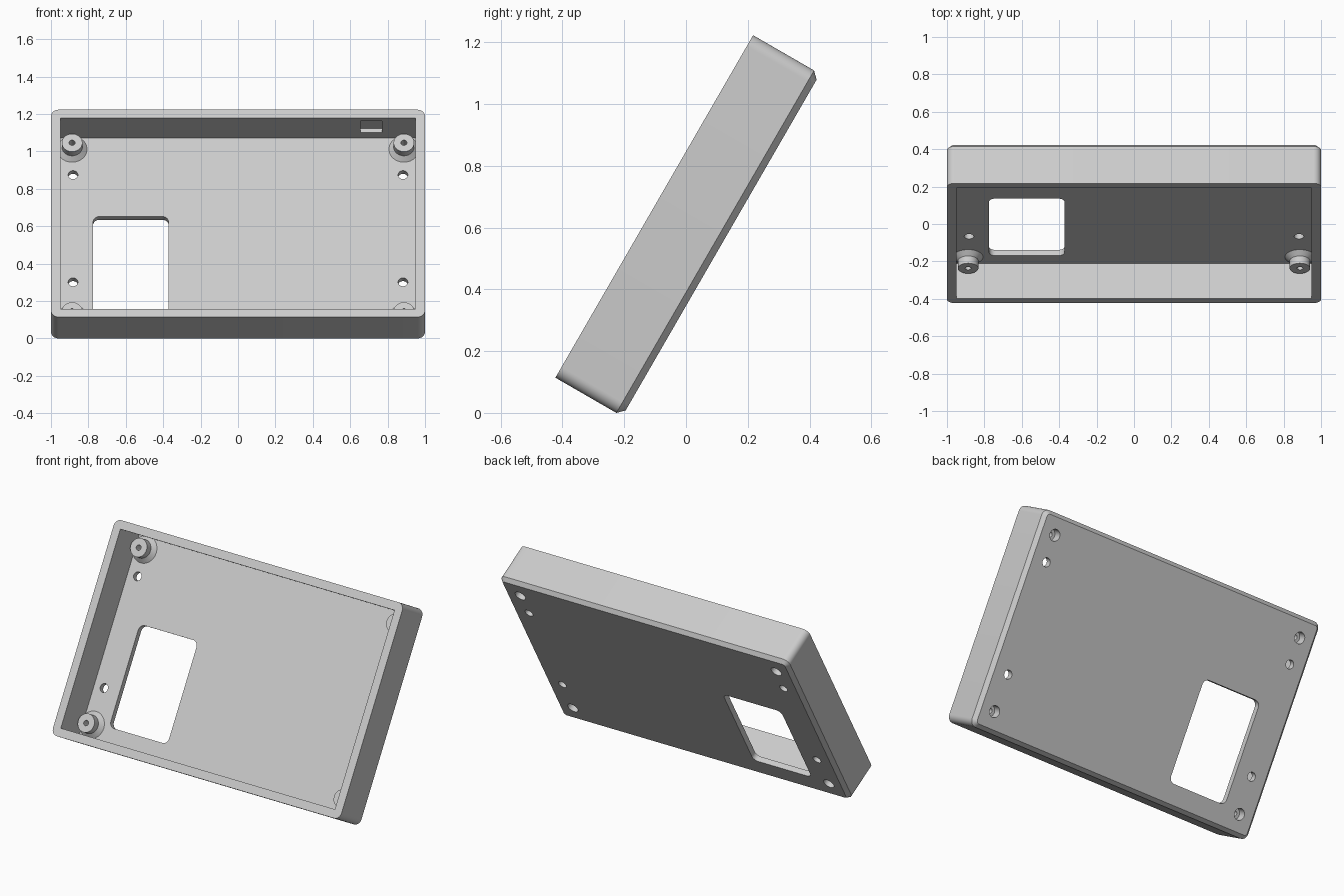
import bpy, bmesh, math
from mathutils import Matrix

if "Cube" in bpy.data.objects:
    bpy.data.objects.remove(bpy.data.objects["Cube"], do_unlink=True)

HALF_X, HALF_Y, DEPTH = 1.0, 0.64, 0.25
WALL, FLOOR, CHAMFER = 0.05, 0.035, 0.022
BOSS_X, BOSS_Y, BOSS_TOP = 0.887, 0.52, 0.105

grey = bpy.data.materials.new("light grey plastic")
grey.use_nodes = True
colour = (0.6, 0.6, 0.6, 1)
grey.diffuse_color = colour
grey.node_tree.nodes["Principled BSDF"].inputs["Base Color"].default_value = colour


def rounded_rect(hx, hy, r, steps=8):
    """Counter-clockwise outline, with square corners when r is zero."""
    if r <= 0:
        return [(hx, hy), (-hx, hy), (-hx, -hy), (hx, -hy)]
    points = []
    for q, (sx, sy) in enumerate([(1, 1), (-1, 1), (-1, -1), (1, -1)]):
        for i in range(steps + 1):
            a = (q + i / steps) * math.pi / 2
            points.append((sx * (hx - r) + r * math.cos(a), sy * (hy - r) + r * math.sin(a)))
    return points


def circle(r, sides=40):
    return [(r * math.cos(2 * math.pi * i / sides), r * math.sin(2 * math.pi * i / sides))
            for i in range(sides)]


def loft(name, sections, centre=(0, 0)):
    """Closed solid through a stack of (outline, height) sections."""
    bm = bmesh.new()
    cx, cy = centre
    rings = [[bm.verts.new((x + cx, y + cy, z)) for x, y in outline] for outline, z in sections]
    bm.faces.new(rings[0][::-1])
    bm.faces.new(rings[-1])
    for low, high in zip(rings, rings[1:]):
        for i in range(len(low)):
            j = (i + 1) % len(low)
            bm.faces.new((low[i], low[j], high[j], high[i]))
    mesh = bpy.data.meshes.new(name)
    bm.to_mesh(mesh)
    bm.free()
    mesh.materials.append(grey)
    obj = bpy.data.objects.new(name, mesh)
    bpy.context.collection.objects.link(obj)
    return obj


def combine(target, tool, operation):
    """Apply a boolean and discard the tool."""
    mod = target.modifiers.new(operation.lower(), "BOOLEAN")
    mod.operation, mod.object, mod.solver = operation, tool, "EXACT"
    tool.hide_render = True
    bpy.context.view_layer.objects.active = target
    bpy.ops.object.modifier_apply(modifier=mod.name)
    bpy.data.objects.remove(tool, do_unlink=True)


def prism(name, outline, z0, z1, centre=(0, 0)):
    return loft(name, [(outline, z0), (outline, z1)], centre)


# Outer body with rounded corners and a chamfered back edge
outer = rounded_rect(HALF_X, HALF_Y, 0.04)
back = rounded_rect(HALF_X - CHAMFER, HALF_Y - CHAMFER, 0.04 - CHAMFER)
case = loft("case_shell", [(back, 0), (outer, CHAMFER), (outer, DEPTH)])

# Open cavity
cavity = rounded_rect(HALF_X - WALL, HALF_Y - WALL, 0)
combine(case, prism("cavity_cutter", cavity, FLOOR, DEPTH + 0.1), "DIFFERENCE")

# Screw bosses with flared feet, drilled and counterbored from the back
for sx in (-1, 1):
    for sy in (-1, 1):
        spot = (sx * BOSS_X, sy * BOSS_Y)
        boss = loft("screw_boss", [(circle(0.08), FLOOR - 0.01), (circle(0.08), FLOOR),
                                   (circle(0.055), FLOOR + 0.025), (circle(0.055), BOSS_TOP)], spot)
        combine(case, boss, "UNION")
        drill = loft("screw_cutter", [(circle(0.034), -0.1), (circle(0.034), 0.05),
                                      (circle(0.016), 0.05), (circle(0.016), 0.2)], spot)
        combine(case, drill, "DIFFERENCE")

# Mounting holes through the floor
for sx in (-1, 1):
    for y in (-0.3, 0.362):
        hole = prism("hole_cutter", circle(0.026), -0.1, 0.1, (sx * 0.882, y))
        combine(case, hole, "DIFFERENCE")

# Rectangular window in the floor
window = prism("window_cutter", rounded_rect(0.202, 0.305, 0.035), -0.1, 0.1, (-0.573, -0.2))
combine(case, window, "DIFFERENCE")

# Shallow pocket inside the top wall
pocket = prism("pocket_cutter", rounded_rect(0.058, 0.05, 0), 0.092, 0.215,
               (0.712, HALF_Y - WALL - 0.025))
combine(case, pocket, "DIFFERENCE")

# Smooth the curves, then lean the case back on its lower edge
for obj in bpy.context.selected_objects:
    obj.select_set(False)
case.select_set(True)
bpy.context.view_layer.objects.active = case
bpy.ops.object.shade_smooth_by_angle(angle=math.radians(30))
case.data.transform(Matrix.Rotation(math.radians(60), 4, "X"))
for axis in range(3):
    values = [v.co[axis] for v in case.data.vertices]
    shift = -min(values) if axis == 2 else -(min(values) + max(values)) / 2
    for v in case.data.vertices:
        v.co[axis] += shift
